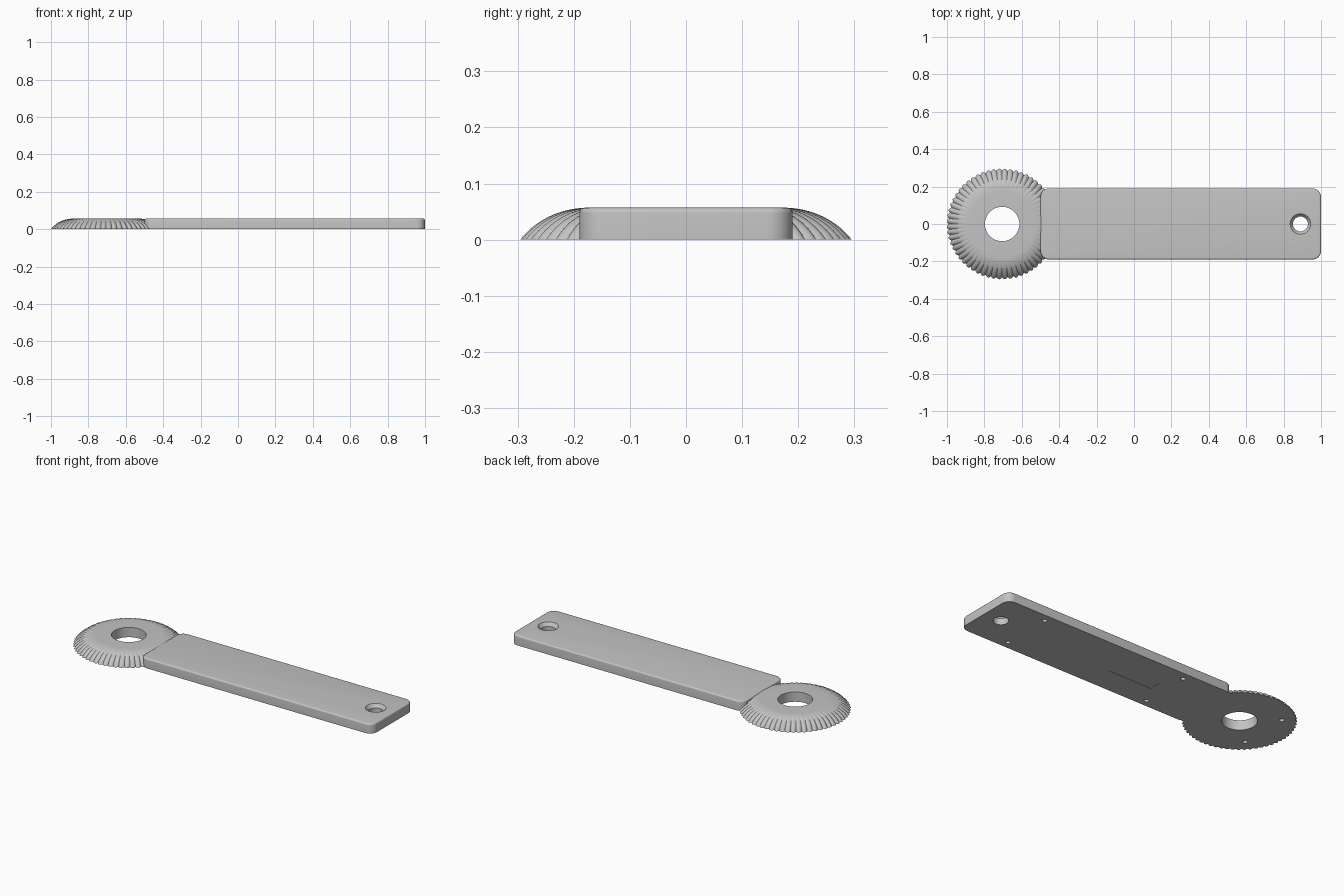
import bpy, bmesh
from math import sin, cos, pi, radians

old = bpy.data.objects.get("Cube")
if old:
    bpy.data.objects.remove(old, do_unlink=True)

HEIGHT = 0.057
DISC_X, BAR_X = -0.705, 0.25
RIBS, STEPS = 60, 8

grey = bpy.data.materials.new("light grey plastic")
grey.use_nodes = True
color = (0.55, 0.55, 0.55, 1)
grey.diffuse_color = color
grey.node_tree.nodes["Principled BSDF"].inputs["Base Color"].default_value = color


def loft(name, rings):
    """Closed solid through a stack of equal-length rings, bottom to top."""
    bm = bmesh.new()
    loops = [[bm.verts.new(p) for p in ring] for ring in rings]
    n = len(loops[0])
    for a, b in zip(loops, loops[1:]):
        for i in range(n):
            j = (i + 1) % n
            bm.faces.new((a[i], a[j], b[j], b[i]))
    bm.faces.new(loops[0][::-1])
    bm.faces.new(loops[-1])
    bmesh.ops.recalc_face_normals(bm, faces=bm.faces)
    mesh = bpy.data.meshes.new(name)
    bm.to_mesh(mesh)
    bm.free()
    mesh.materials.append(grey)
    obj = bpy.data.objects.new(name, mesh)
    bpy.context.collection.objects.link(obj)
    return obj


def circle(x, y, r, z, n=48):
    return [(x + r * cos(2 * pi * i / n), y + r * sin(2 * pi * i / n), z) for i in range(n)]


def rounded(x, y, hx, hy, r, z, n=8):
    """Rounded rectangle ring."""
    pts = []
    for k, (sx, sy) in enumerate(((1, 1), (-1, 1), (-1, -1), (1, -1))):
        for i in range(n + 1):
            a = (k + i / n) * pi / 2
            pts.append((x + sx * (hx - r) + r * cos(a), y + sy * (hy - r) + r * sin(a), z))
    return pts


def fluted(r, z, depth):
    """Scalloped ring with rounded ribs."""
    n = RIBS * STEPS
    pts = []
    for i in range(n):
        a = 2 * pi * i / n
        rr = r - depth * (1 - abs(sin(a * RIBS / 2)))
        pts.append((DISC_X + rr * cos(a), rr * sin(a), z))
    return pts


def cut(obj, cutters):
    for c in cutters:
        c.hide_render = True
        mod = obj.modifiers.new("cut", "BOOLEAN")
        mod.operation = "DIFFERENCE"
        mod.solver = "EXACT"
        mod.object = c
        bpy.ops.object.select_all(action="DESELECT")
        bpy.context.view_layer.objects.active = obj
        obj.select_set(True)
        bpy.ops.object.modifier_apply(modifier=mod.name)
        bpy.data.objects.remove(c, do_unlink=True)
    bpy.ops.object.shade_smooth_by_angle(angle=radians(30))


def pin_hole(x, y):
    return loft("pin_cutter", [circle(x, y, 0.013, z, 16) for z in (-0.02, 0.035)])


# Handle bar with a filleted top edge
fillet = 0.009
rings = [rounded(BAR_X, 0, 0.75, 0.19, 0.045, 0)]
for i in range(6):
    a = i / 5 * pi / 2
    inset = fillet * (1 - cos(a))
    rings.append(rounded(BAR_X, 0, 0.75 - inset, 0.19 - inset, 0.045 - inset,
                         HEIGHT - fillet * (1 - sin(a))))
bar = loft("handle_bar", rings)

# Countersunk hanging hole, label recess and pin holes
hang = loft("hang_cutter", [circle(0.89, 0, r, z) for r, z in
                            ((0.04, -0.02), (0.04, 0.037), (0.055, HEIGHT), (0.055, 0.1))])
label = loft("label_cutter", [rounded(0, 0, 0.145, 0.037, 0.015, z) for z in (-0.02, 0.002)])
cut(bar, [hang, label] + [pin_hole(x, y) for x in (0.72, -0.205) for y in (0.146, -0.146)])

# Domed disc whose ribs fade out towards the flat top
rings = []
for i in range(13):
    t = i / 12
    a = radians(55) * (1 - t)
    r = 0.175 + 0.121 * sin(a) / sin(radians(55))
    z = HEIGHT * (cos(a) - cos(radians(55))) / (1 - cos(radians(55)))
    rings.append(fluted(r, z, 0.011 * (1 - t) ** 0.7))
disc = loft("fluted_disc", rings)

# Centre bore and pin holes
bore = loft("bore_cutter", [circle(DISC_X, 0, 0.092, z, 64) for z in (-0.02, 0.1)])
cut(disc, [bore] + [pin_hole(DISC_X - 0.16, y) for y in (0.146, -0.146)])
